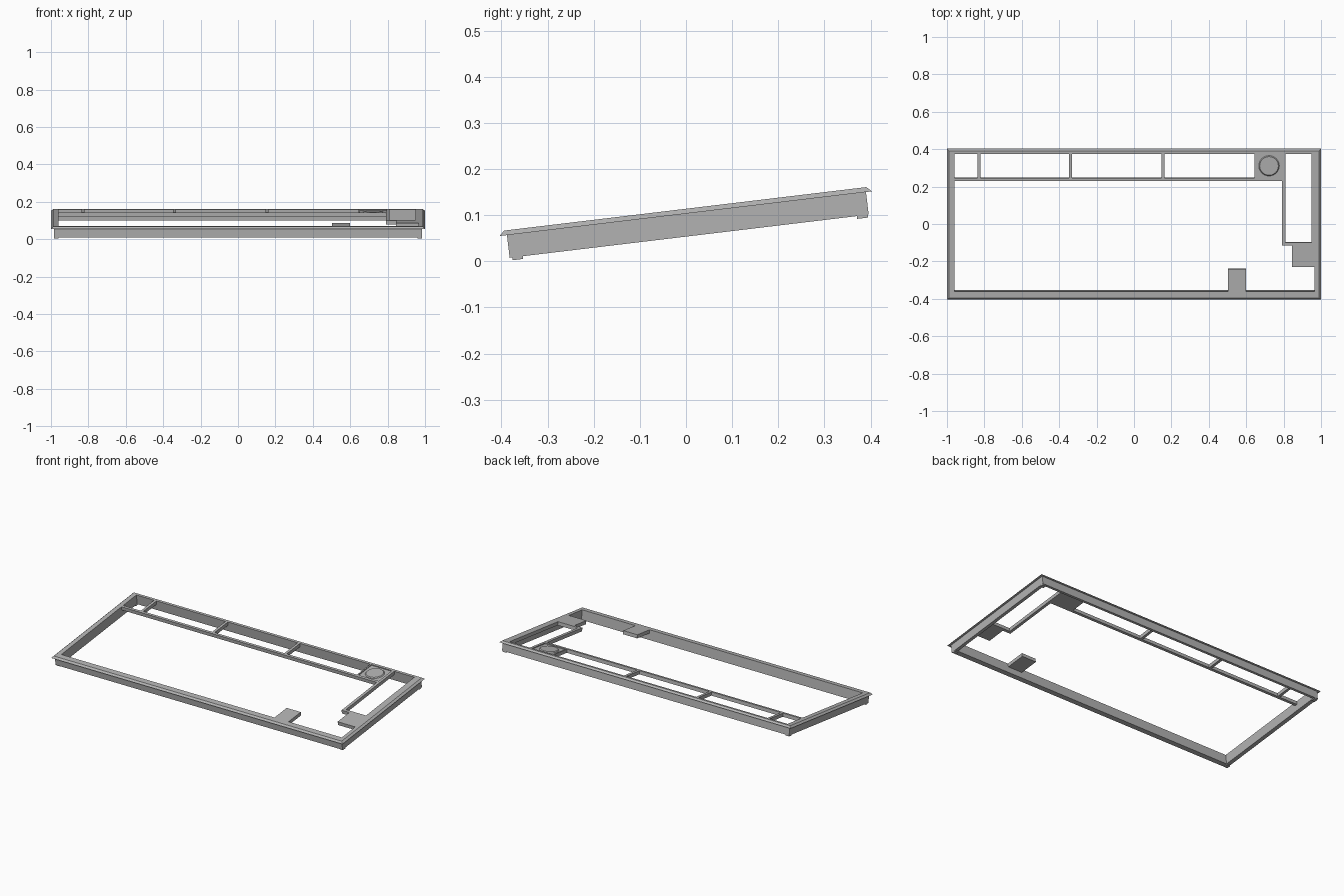
import bpy, bmesh, math
from mathutils import Matrix

cube = bpy.data.objects.get("Cube")
if cube:
    bpy.data.objects.remove(cube, do_unlink=True)

grey = bpy.data.materials.new("mid grey")
grey.use_nodes = True
COLOUR = (0.45, 0.45, 0.45, 1)
grey.diffuse_color = COLOUR
grey.node_tree.nodes["Principled BSDF"].inputs["Base Color"].default_value = COLOUR

# Everything is built flat, then tilted up towards the back
TILT = Matrix.Translation((0, 0, 0.1035)) @ Matrix.Rotation(math.atan(0.12), 4, 'X')
TOP, LOW, BASE = 0.0105, -0.011, -0.0495


def finish(name, bm):
    bmesh.ops.recalc_face_normals(bm, faces=bm.faces)
    bm.transform(TILT)
    mesh = bpy.data.meshes.new(name)
    bm.to_mesh(mesh)
    bm.free()
    mesh.materials.append(grey)
    obj = bpy.data.objects.new(name, mesh)
    bpy.context.collection.objects.link(obj)
    return obj


def box(name, x0, x1, y0, y1, z0=LOW, z1=TOP):
    bm = bmesh.new()
    bmesh.ops.create_cube(bm, size=1)
    for v in bm.verts:
        v.co = (x1 if v.co.x > 0 else x0, y1 if v.co.y > 0 else y0, z1 if v.co.z > 0 else z0)
    return finish(name, bm)


def ring_frame(name, sections):
    """Closed rectangular tube; each section is x0, x1, y0, y1, z."""
    bm = bmesh.new()
    rings = []
    for x0, x1, y0, y1, z in sections:
        rings.append([bm.verts.new((x, y, z)) for x, y in
                      ((x0, y0), (x1, y0), (x1, y1), (x0, y1))])
    for a, b in zip(rings, rings[1:] + rings[:1]):
        for i in range(4):
            j = (i + 1) % 4
            bm.faces.new((a[i], a[j], b[j], b[i]))
    return finish(name, bm)


# Outer frame with an overhanging, chamfered lip
opening = (-0.96, 0.965, -0.362, 0.379)
body = (-0.985, 0.985, -0.391, 0.393)
ring_frame("outer_frame", [
    (*body, BASE), (*body, 0),
    (-1, 1, -0.407, 0.406, 0),
    (-0.988, 0.988, -0.396, 0.395, TOP),
    (*opening, TOP), (*opening, BASE)])

# Divider rails around the top strip and the right-hand column
box("long_divider", -0.97, 0.81, 0.232, 0.248)
box("column_divider", 0.792, 0.81, -0.115, 0.24)
box("column_foot_rail", 0.792, 0.86, -0.115, -0.098)
box("column_side_rail", 0.948, 0.975, -0.11, 0.385)
for i, x in enumerate((-0.83, -0.34, 0.155)):
    box(f"cross_bar_{i + 1}", x - 0.008, x + 0.008, 0.24, 0.385)

# Flat mounting tabs
box("side_tab", 0.845, 0.975, -0.23, -0.098)
box("front_tab", 0.503, 0.6, -0.37, -0.242)

# Square panel with raised rim and a low round cap
box("panel_floor", 0.645, 0.81, 0.24, 0.387, LOW, 0.005)
ring_frame("panel_rim", [
    (0.645, 0.81, 0.24, 0.387, 0.004), (0.645, 0.81, 0.24, 0.387, TOP),
    (0.653, 0.794, 0.249, 0.379, TOP), (0.653, 0.794, 0.249, 0.379, 0.004)])
bm = bmesh.new()
bmesh.ops.create_cone(bm, cap_ends=True, segments=24, radius1=0.055, radius2=0.05, depth=0.005,
                      matrix=Matrix.Translation((0.722, 0.314, 0.0075)))
finish("panel_cap", bm)

# Corner feet
for side, x in (("right", -0.972), ("left", 0.972)):
    box(f"front_foot_{side}", x - 0.012, x + 0.012, -0.385, -0.362, BASE - 0.006, BASE + 0.001)
    box(f"back_foot_{side}", x - 0.012, x + 0.012, 0.367, 0.391, BASE - 0.006, BASE + 0.001)
